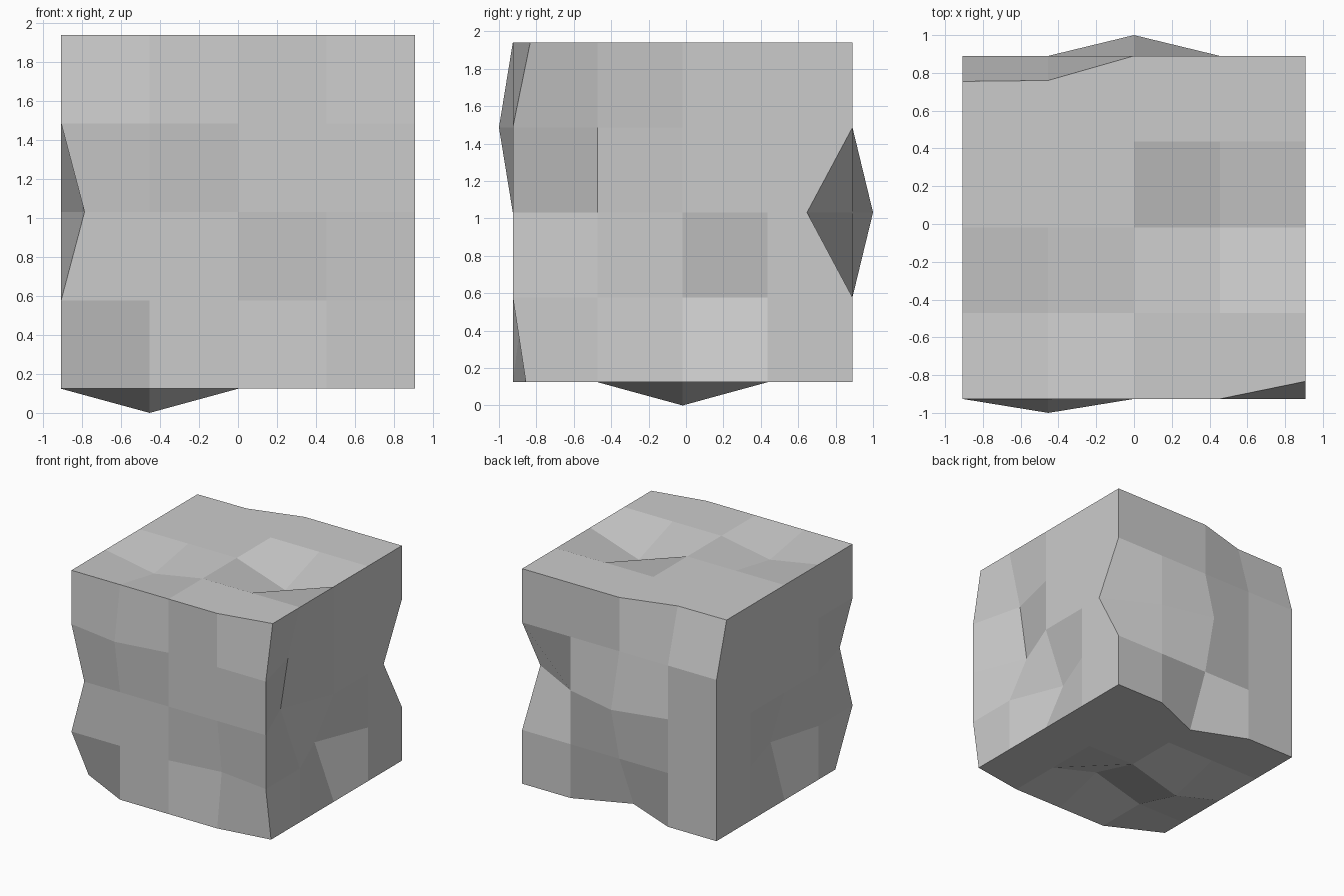
import bpy, bmesh

if "Cube" in bpy.data.objects:
    bpy.data.objects.remove(bpy.data.objects["Cube"])

STEP = 0.454
ORIGIN = (-0.908, -0.926, 0.124)
SIZE = 4 * STEP

# Dents and bulges: grid position (i, j, k) -> (axis, offset)
MOVES = {
    # front face
    (1, 0, 3): (1, -0.074),
    (3, 0, 1): (1, 0.06),
    (0, 0, 0): (1, 0.23),
    (4, 0, 0): (1, 0.07),
    (4, 0, 4): (1, 0.093),
    # back face
    (2, 4, 2): (1, 0.11),
    (4, 4, 2): (1, -0.243),
    (2, 4, 0): (1, -0.19),
    (0, 4, 4): (1, -0.135),
    (1, 4, 4): (1, -0.13),
    # right face
    (4, 2, 1): (0, -0.18),
    (4, 1, 3): (0, -0.11),
    (4, 1, 2): (0, -0.18),
    # left face
    (0, 0, 2): (0, 0.12),
    (0, 2, 1): (0, 0.13),
    # top face
    (3, 2, 4): (2, -0.15),
    (1, 1, 4): (2, -0.08),
    # underside
    (1, 2, 0): (2, -0.124),
    (2, 1, 0): (2, 0.125),
}

# Cube with four by four flat facets on each side
bm = bmesh.new()
bmesh.ops.create_cube(bm, size=SIZE)
bmesh.ops.subdivide_edges(bm, edges=bm.edges[:], cuts=3, use_grid_fill=True)
bmesh.ops.translate(bm, verts=bm.verts[:], vec=[o + SIZE / 2 for o in ORIGIN])

# Push single grid points in or out
for v in bm.verts:
    key = tuple(round((v.co[a] - ORIGIN[a]) / STEP) for a in range(3))
    if key in MOVES:
        axis, offset = MOVES[key]
        v.co[axis] += offset

bmesh.ops.recalc_face_normals(bm, faces=bm.faces[:])
mesh = bpy.data.meshes.new("rough_stone_block")
bm.to_mesh(mesh)
bm.free()
block = bpy.data.objects.new("rough_stone_block", mesh)
bpy.context.collection.objects.link(block)
